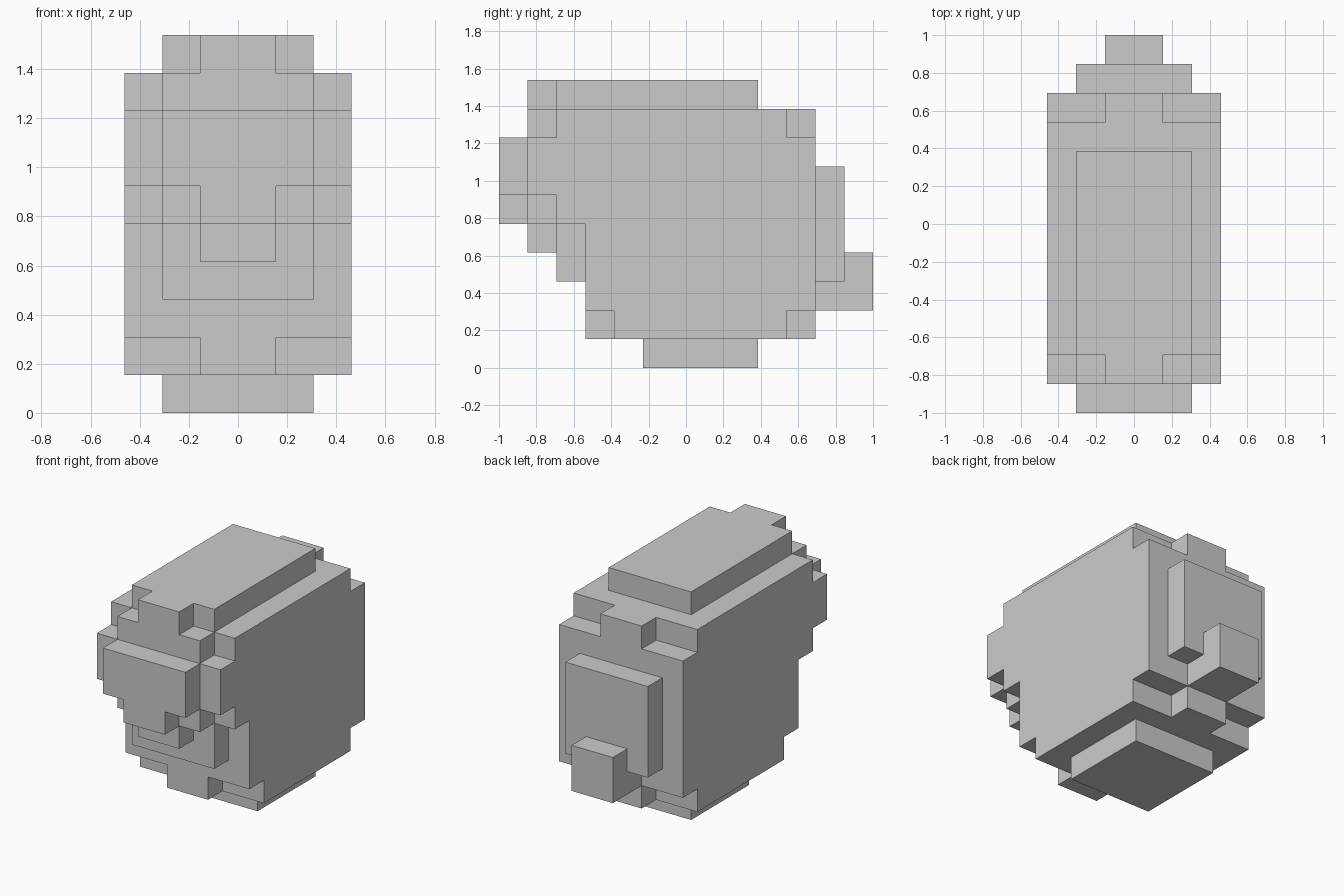
import bpy, bmesh
from math import radians
from mathutils import Vector

if "Cube" in bpy.data.objects:
    bpy.data.objects.remove(bpy.data.objects["Cube"])

U = 2 / 13  # size of one block: the model is 13 blocks deep


def cells(boxes):
    """Expand boxes (half width, y0, y1, z0, z1) into a set of unit blocks."""
    return {(x, y, z) for h, y0, y1, z0, z1 in boxes
            for x in range(-h, h) for y in range(y0, y1) for z in range(z0, z1)}


def block_part(name, boxes):
    """Make one closed shell around mirrored boxes, with flat areas merged."""
    filled = cells(boxes)
    bm = bmesh.new()
    cache = {}

    def vert(p):
        if p not in cache:
            cache[p] = bm.verts.new(Vector((p[0], p[1] - 6.5, p[2])) * U)
        return cache[p]

    for c in filled:
        for axis in range(3):
            a, b = (axis + 1) % 3, (axis + 2) % 3
            for side in (0, 1):
                n = list(c)
                n[axis] += 2 * side - 1
                if tuple(n) in filled:
                    continue
                ring = []
                for da, db in ((0, 0), (1, 0), (1, 1), (0, 1)):
                    p = list(c)
                    p[axis] += side
                    p[a] += da
                    p[b] += db
                    ring.append(vert(tuple(p)))
                bm.faces.new(ring if side else ring[::-1])
    bmesh.ops.dissolve_limit(bm, angle_limit=radians(1), verts=bm.verts, edges=bm.edges)
    mesh = bpy.data.meshes.new(name)
    bm.to_mesh(mesh)
    bm.free()
    obj = bpy.data.objects.new(name, mesh)
    bpy.context.collection.objects.link(obj)
    return obj


# Main body with notched corners at front and back
block_part("body", [
    (3, 4, 10, 1, 9), (3, 3, 4, 2, 9), (1, 3, 4, 1, 2), (3, 2, 3, 5, 9),
    (3, 10, 11, 2, 8), (1, 10, 11, 1, 2), (1, 10, 11, 8, 9)])

# Stepped front, narrowing towards its lower edge
block_part("front_steps", [
    (3, 1, 2, 6, 8), (2, 1, 2, 8, 9), (2, 1, 2, 5, 6), (1, 1, 2, 4, 5), (2, 2, 3, 3, 5)])

# Foremost plate
block_part("front_plate", [(2, 0, 1, 6, 8), (1, 0, 1, 5, 6)])

# Raised top slab with a narrow front tab
block_part("top_slab", [(2, 2, 9, 9, 10), (1, 1, 2, 9, 10)])

# Foot under the body
block_part("base", [(2, 5, 9, 0, 1)])

# Back plate and the block sticking out below it
block_part("back_plate", [(2, 11, 12, 3, 7)])
block_part("back_block", [(1, 11, 13, 2, 3), (1, 12, 13, 3, 4)])
